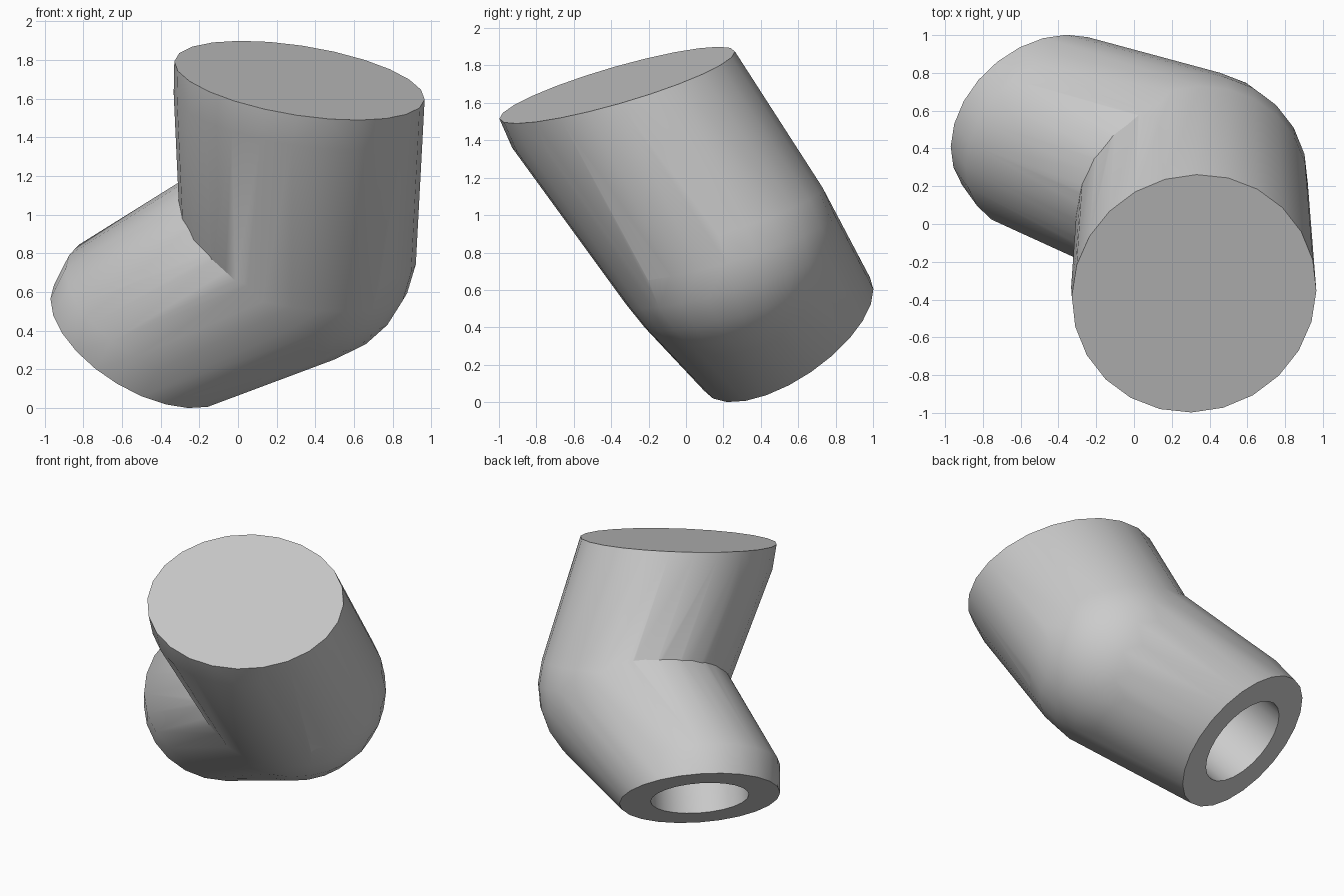
import bpy, bmesh, math
from mathutils import Vector

if "Cube" in bpy.data.objects:
    bpy.data.objects.remove(bpy.data.objects["Cube"])

SEG = 24
TOP, TOP_N, TOP_R = Vector((.318, -.368, 1.695)), Vector((.15, -.275, .95)), .655
MID, MID_R = Vector((.315, .205, .835)), .612
LOW, LOW_N, LOW_R = Vector((-.49, .54, .364)), Vector((-.447, .51, -.735)), .537


def ring(center, normal, radius):
    q = Vector((0, 0, 1)).rotation_difference(normal.normalized())
    return [center + q @ (radius * Vector((math.cos(a), math.sin(a), 0)))
            for a in (2 * math.pi * j / SEG for j in range(SEG))]


def ball(center, normal, radius, half):
    """Points of a ball around an axis, or only the half behind the normal."""
    n = normal.normalized()
    pts = [center - n * radius] + ([] if half else [center + n * radius])
    for i in range(-SEG // 4 + 1, 1 if half else SEG // 4):
        lat = 2 * math.pi * i / SEG
        pts += ring(center + n * radius * math.sin(lat), n, radius * math.cos(lat))
    return pts


def hull(name, points):
    bm = bmesh.new()
    for p in points:
        bm.verts.new(p)
    res = bmesh.ops.convex_hull(bm, input=bm.verts)
    junk = {g for g in res["geom_interior"] + res["geom_unused"]
            if isinstance(g, bmesh.types.BMVert)}
    bmesh.ops.delete(bm, geom=list(junk), context='VERTS')
    bmesh.ops.dissolve_limit(bm, angle_limit=.005, verts=bm.verts, edges=bm.edges)
    bmesh.ops.recalc_face_normals(bm, faces=bm.faces)
    me = bpy.data.meshes.new(name)
    bm.to_mesh(me)
    bm.free()
    ob = bpy.data.objects.new(name, me)
    bpy.context.collection.objects.link(ob)
    return ob


def boolean(ob, other, op):
    m = ob.modifiers.new(op, 'BOOLEAN')
    m.object, m.operation, m.solver = other, op, 'EXACT'
    bpy.context.view_layer.objects.active = ob
    bpy.ops.object.modifier_apply(modifier=m.name)
    bpy.data.objects.remove(other)


# Two tapered arms sharing a rounded joint; the lower one ends in a short collar
joint = ball(MID, TOP_N, MID_R, False)
elbow = hull("elbow_pipe", ball(TOP, TOP_N, TOP_R, True) + joint)
collar = ring(LOW, LOW_N, LOW_R) + ring(LOW - LOW_N * .2, LOW_N, .55)
lower = hull("lower_arm", collar + joint)
boolean(elbow, lower, 'UNION')

# Straight socket in the lower end
bore = hull("bore_cutter", ring(LOW + LOW_N * .05, LOW_N, .328)
            + ring(LOW - LOW_N * .4, LOW_N, .328))
bore.hide_render = True
boolean(elbow, bore, 'DIFFERENCE')

# Smooth shading with sharp rims
bpy.ops.object.select_all(action='DESELECT')
elbow.select_set(True)
bpy.context.view_layer.objects.active = elbow
bpy.ops.object.shade_smooth_by_angle(angle=math.radians(30))
